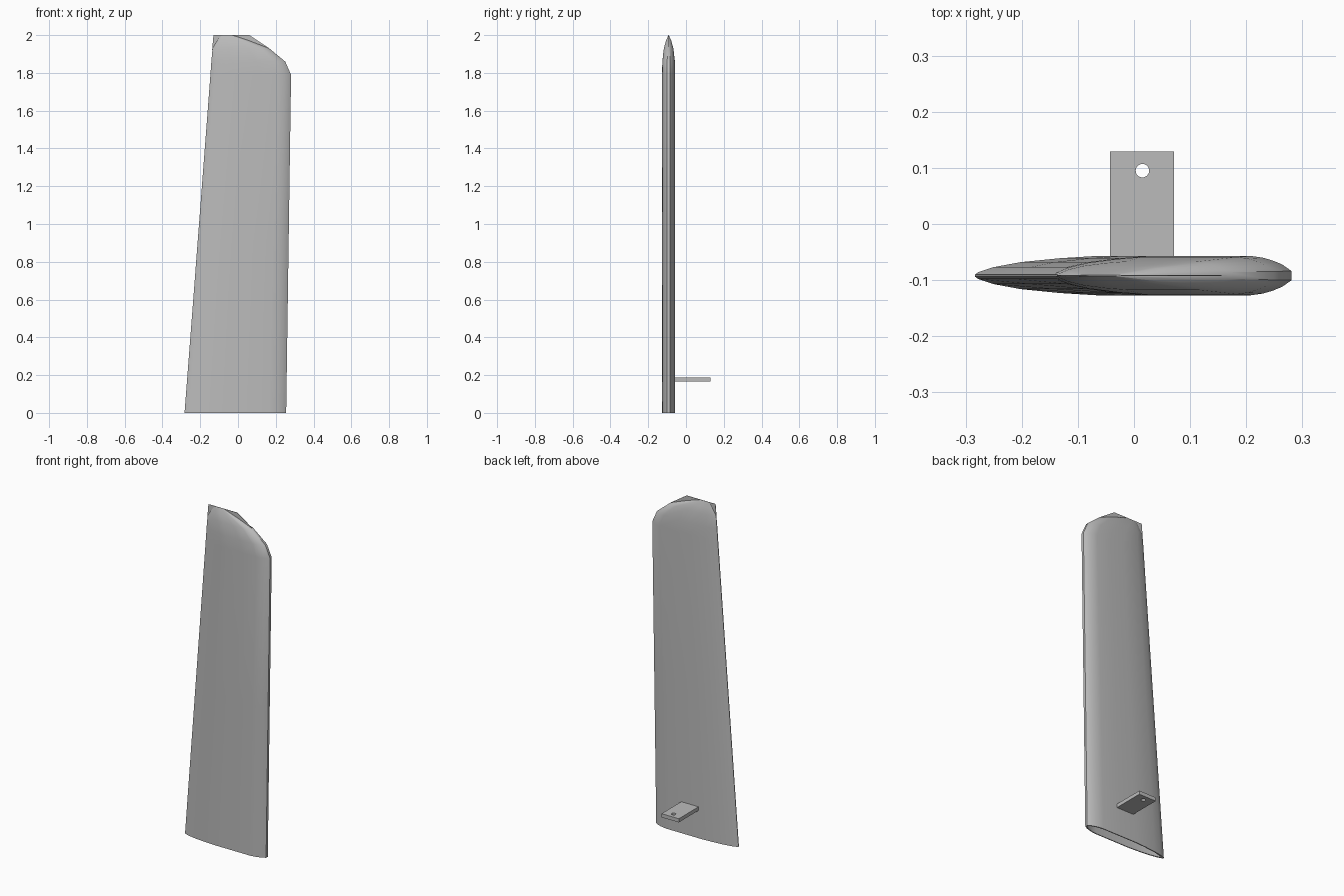
import bpy, bmesh
from mathutils import Matrix, Vector

cube = bpy.data.objects.get("Cube")
if cube:
    bpy.data.objects.remove(cube)

grey = bpy.data.materials.new("plain_grey")
grey.use_nodes = True
colour = (0.5, 0.5, 0.5, 1)
grey.diffuse_color = colour
grey.node_tree.nodes["Principled BSDF"].inputs["Base Color"].default_value = colour

MID_Y = -0.092

# Half thickness along the chord, from trailing edge to leading edge
FOIL = [(0, .002), (.01, .006), (.06, .015), (.15, .024), (.28, .031), (.4, .035),
        (.62, .035), (.83, .035), (.88, .032), (.92, .027), (.96, .02), (.98, .014), (1, .008)]

# Stations: height, trailing x, leading x, thickness factor
STATIONS = [(0, -.283, .255, 1), (.9, -.214, .268, 1), (1.79, -.146, .281, 1),
            (1.86, -.141, .25, .95), (1.93, -.135, .165, .72),
            (1.97, -.11, .06, .4), (2, -.09, -.03, .03)]


def finish(bm, name, smooth=False):
    bmesh.ops.recalc_face_normals(bm, faces=bm.faces)
    mesh = bpy.data.meshes.new(name)
    bm.to_mesh(mesh)
    bm.free()
    mesh.materials.append(grey)
    obj = bpy.data.objects.new(name, mesh)
    bpy.context.collection.objects.link(obj)
    if smooth:
        bpy.ops.object.select_all(action='DESELECT')
        obj.select_set(True)
        bpy.context.view_layer.objects.active = obj
        bpy.ops.object.shade_smooth_by_angle(angle=0.6)
    return obj


def ring(bm, station, wall):
    z, x0, x1, scale = station
    x0, x1 = x0 + 2 * wall, x1 - wall
    pts = [(x0 + u * (x1 - x0), max(h * scale - wall, .0005)) for u, h in FOIL]
    front = [bm.verts.new((x, MID_Y - h, z)) for x, h in pts]
    back = [bm.verts.new((x, MID_Y + h, z)) for x, h in reversed(pts)]
    return front + back


def skin(bm, a, b):
    n = len(a)
    for i in range(n):
        j = (i + 1) % n
        bm.faces.new((a[i], a[j], b[j], b[i]))


# Hollow blade: outer skin, inner skin and a thin rim at the open root
bm = bmesh.new()
outer = [ring(bm, s, 0) for s in STATIONS]
inner = [ring(bm, s, .005) for s in STATIONS[:4]]
for rings in (outer, inner):
    for a, b in zip(rings, rings[1:]):
        skin(bm, a, b)
    bm.faces.new(rings[-1])
skin(bm, outer[0], inner[0])
finish(bm, "blade", True)

# Thin fin that squares off the corners of the tip
bm = bmesh.new()
outline = [(-.137, 1.92), (-.13, 2), (.06, 2), (.165, 1.93)]
near, far = ([bm.verts.new((x, MID_Y + d, z)) for x, z in outline] for d in (-.001, .001))
skin(bm, near, far)
bm.faces.new(near)
bm.faces.new(far)
finish(bm, "tip_fin")

# Control bracket on the back
bm = bmesh.new()
low, high = Vector((-.043, -.06, .165)), Vector((.071, .129, .187))
bmesh.ops.create_cube(bm, size=1, matrix=Matrix.Translation((low + high) / 2)
                      @ Matrix.Diagonal((*(high - low), 1)))
bracket = finish(bm, "control_bracket")

# Pin hole through the bracket
bm = bmesh.new()
bmesh.ops.create_cone(bm, cap_ends=True, segments=24, radius1=.012, radius2=.012, depth=.1,
                      matrix=Matrix.Translation((.015, .095, .176)))
cutter = finish(bm, "pin_hole_cutter")
cutter.hide_render = True
cutter.hide_set(True)
cut = bracket.modifiers.new("pin_hole", 'BOOLEAN')
cut.operation = 'DIFFERENCE'
cut.object = cutter
